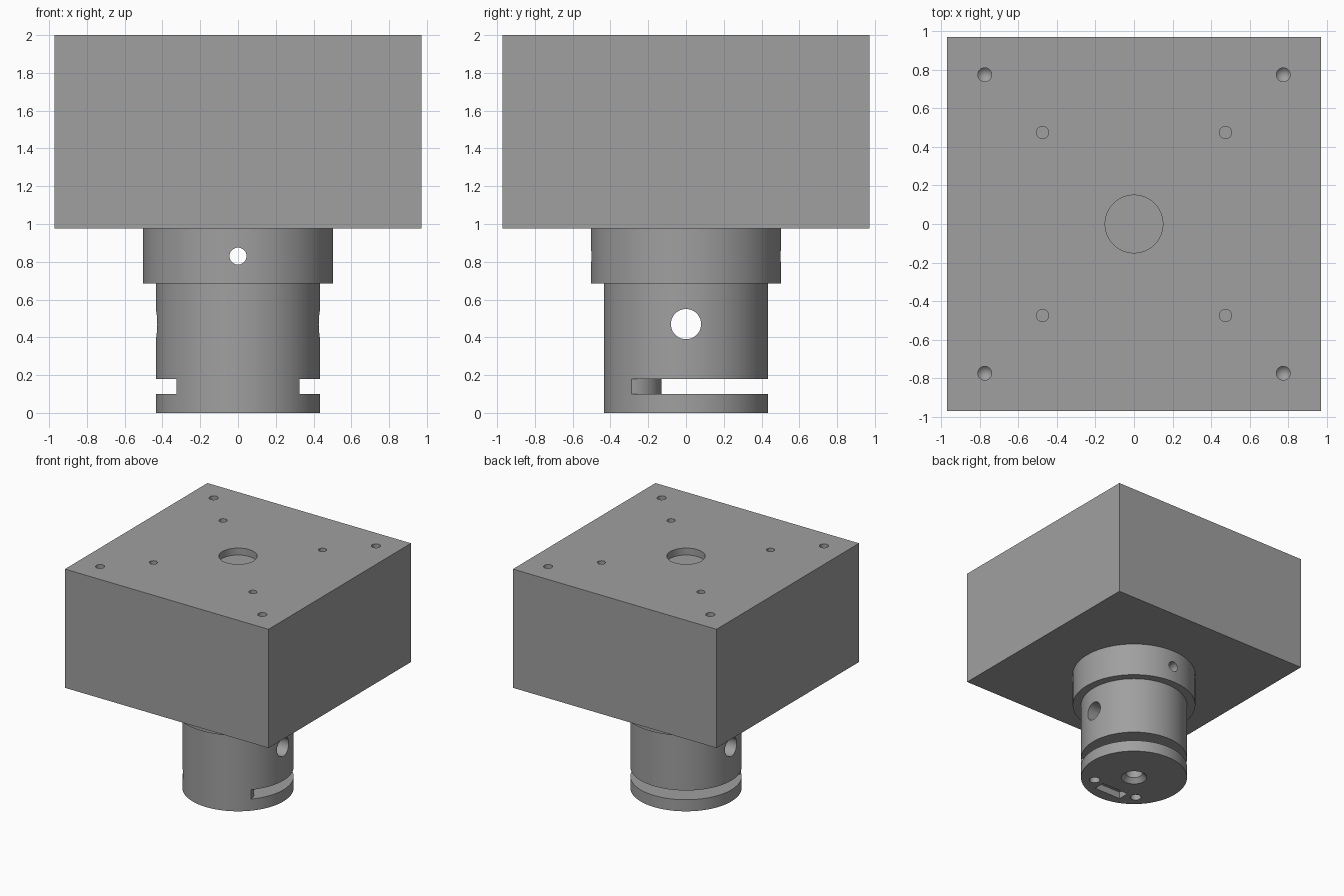
import bpy, bmesh, math
from mathutils import Matrix

if "Cube" in bpy.data.objects:
    bpy.data.objects.remove(bpy.data.objects["Cube"])

grey = bpy.data.materials.new("machined_grey")
grey.diffuse_color = (0.35, 0.35, 0.35, 1)
grey.use_nodes = True
grey.node_tree.nodes["Principled BSDF"].inputs["Base Color"].default_value = grey.diffuse_color


def add_object(name, bm):
    bmesh.ops.recalc_face_normals(bm, faces=bm.faces[:])
    mesh = bpy.data.meshes.new(name)
    bm.to_mesh(mesh)
    bm.free()
    mesh.materials.append(grey)
    obj = bpy.data.objects.new(name, mesh)
    bpy.context.collection.objects.link(obj)
    return obj


def lathe(name, profile, segs=96, at=(0, 0, 0), axis="Z"):
    """Revolve (radius, height) points that start and end on the axis."""
    bm = bmesh.new()
    verts = [bm.verts.new((r, 0, z)) for r, z in profile]
    edges = [bm.edges.new(p) for p in zip(verts, verts[1:])]
    bmesh.ops.spin(bm, geom=verts + edges, cent=(0, 0, 0), axis=(0, 0, 1),
                   angle=2 * math.pi, steps=segs, use_duplicate=False)
    bmesh.ops.remove_doubles(bm, verts=bm.verts[:], dist=1e-5)
    turn = {"Z": Matrix(), "X": Matrix.Rotation(math.pi / 2, 4, "Y"),
            "Y": Matrix.Rotation(math.pi / 2, 4, "X")}[axis]
    bm.transform(Matrix.Translation(at) @ turn)
    return add_object(name, bm)


def rod(name, r, z0, z1, **kw):
    return lathe(name, [(0, z0), (r, z0), (r, z1), (0, z1)], **kw)


def prism(name, outline, z0, z1):
    bm = bmesh.new()
    face = bm.faces.new([bm.verts.new((x, y, z0)) for x, y in outline])
    new = bmesh.ops.extrude_face_region(bm, geom=[face])["geom"]
    bmesh.ops.translate(bm, vec=(0, 0, z1 - z0),
                        verts=[v for v in new if isinstance(v, bmesh.types.BMVert)])
    return add_object(name, bm)


def rect(x, y0, y1):
    return [(-x, y0), (x, y0), (x, y1), (-x, y1)]


def cut(obj, cutters):
    bpy.context.view_layer.objects.active = obj
    for cutter in cutters:
        mod = obj.modifiers.new("cut", "BOOLEAN")
        mod.operation = "DIFFERENCE"
        mod.solver = "EXACT"
        mod.object = cutter
        bpy.ops.object.modifier_apply(modifier=mod.name)
        bpy.data.objects.remove(cutter)


# square block with centre recess, pin holes and pointed corner holes
block = prism("block", rect(0.972, -0.972, 0.972), 0.975, 2.0)
holes = [rod("centre_recess", 0.15, 1.94, 2.1)]
for sx in (-1, 1):
    for sy in (-1, 1):
        holes.append(rod("pin_hole", 0.032, 1.9, 2.1, segs=32,
                         at=(sx * 0.475, sy * 0.475, 0)))
        holes.append(lathe("corner_hole", [(0, 1.86), (0.036, 1.90), (0.036, 2.1), (0, 2.1)],
                           segs=32, at=(sx * 0.775, sy * 0.775, 0)))
cut(block, holes)

# stepped shank: body, wider collar, chamfered bore in the underside
shank = lathe("shank", [(0, 0.32), (0.07, 0.28), (0.07, 0.04), (0.105, 0), (0.435, 0),
                        (0.435, 0.685), (0.503, 0.685), (0.503, 0.975), (0, 0.975)], segs=128)

# retaining slot, open at the back and sides, leaving a round-cornered web in front
r, wx, wy = 0.165, 0.325, -0.13
arc = [(wx - r + r * math.cos(a), wy - r + r * math.sin(a))
       for a in (math.pi / 2 * i / 12 for i in range(13))]
web = [(wx, -0.6)] + arc + [(-x, y) for x, y in reversed(arc)] + [(-wx, -0.6)]
slot = prism("side_slot", web + [(-0.6, -0.6), (-0.6, 0.6), (0.6, 0.6), (0.6, -0.6)], 0.10, 0.18)

# cross holes and underside details
cutters = [slot,
           rod("body_cross_hole", 0.08, -0.7, 0.7, segs=48, at=(0, 0, 0.47), axis="X"),
           rod("collar_cross_hole", 0.045, -0.7, 0.7, segs=32, at=(0, 0, 0.83), axis="Y"),
           prism("key_slot", rect(0.13, -0.34, -0.24), -0.1, 0.06)]
for sx in (-1, 1):
    cutters.append(rod("screw_hole", 0.043, -0.1, 0.08, segs=32, at=(sx * 0.22, -0.24, 0)))
cut(shank, cutters)

# smooth round walls, keep edges crisp
for obj in (block, shank):
    bpy.ops.object.select_all(action="DESELECT")
    obj.select_set(True)
    bpy.context.view_layer.objects.active = obj
    bpy.ops.object.shade_smooth_by_angle(angle=math.radians(30))
